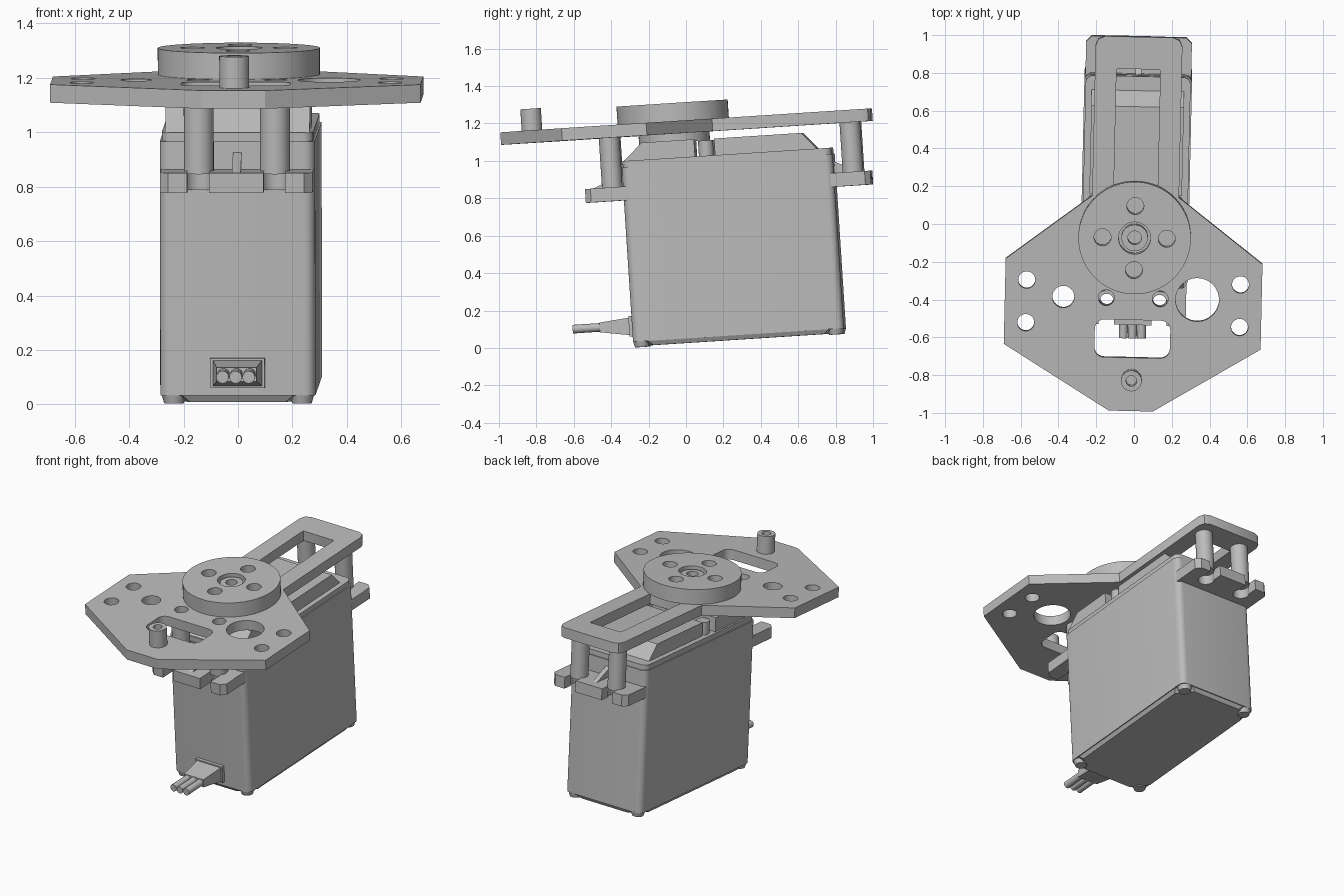
import bpy, bmesh
from math import sin, cos, pi, asin, radians
from mathutils import Matrix

cube = bpy.data.objects.get("Cube")
if cube:
    bpy.data.objects.remove(cube, do_unlink=True)

GREY = (0.5, 0.5, 0.5, 1.0)
mat = bpy.data.materials.new("plain_grey")
mat.use_nodes = True
mat.diffuse_color = GREY
mat.node_tree.nodes["Principled BSDF"].inputs["Base Color"].default_value = GREY

# The whole assembly leans back and turns slightly
POSE = (Matrix.Translation((0.005, 0, 0)) @ Matrix.Rotation(radians(-1.3), 4, 'Z')
        @ Matrix.Rotation(radians(3.7), 4, 'X'))
# Maps a side profile (y, z) extruded along x
SIDE = Matrix(((0, 0, 1, 0), (1, 0, 0, 0), (0, 1, 0, 0), (0, 0, 0, 1)))


def finish(name, bm, local=Matrix()):
    bmesh.ops.remove_doubles(bm, verts=bm.verts, dist=0.0002)
    bmesh.ops.recalc_face_normals(bm, faces=bm.faces)
    bm.transform(POSE @ local)
    mesh = bpy.data.meshes.new(name)
    bm.to_mesh(mesh)
    bm.free()
    mesh.materials.append(mat)
    ob = bpy.data.objects.new(name, mesh)
    bpy.context.collection.objects.link(ob)
    bpy.ops.object.select_all(action='DESELECT')
    ob.select_set(True)
    bpy.context.view_layer.objects.active = ob
    bpy.ops.object.shade_smooth_by_angle(angle=radians(30))
    return ob


def slab(name, loops, low, high, local=Matrix()):
    """Extrude an outline; further loops inside it become holes."""
    cu = bpy.data.curves.new(name + "_outline", 'CURVE')
    cu.dimensions = '2D'
    cu.fill_mode = 'BOTH'
    cu.extrude = (high - low) / 2
    for loop in loops:
        sp = cu.splines.new('POLY')
        sp.points.add(len(loop) - 1)
        for p, (x, y) in zip(sp.points, loop):
            p.co = (x, y, 0, 1)
        sp.use_cyclic_u = True
    tmp = bpy.data.objects.new(name + "_outline", cu)
    mesh = bpy.data.meshes.new_from_object(tmp)
    bm = bmesh.new()
    bm.from_mesh(mesh)
    bpy.data.objects.remove(tmp)
    bpy.data.curves.remove(cu)
    bpy.data.meshes.remove(mesh)
    return finish(name, bm, local @ Matrix.Translation((0, 0, (low + high) / 2)))


def loft(name, ring_a, ring_b):
    """Join two closed rings of 3D points into a solid."""
    bm = bmesh.new()
    a = [bm.verts.new(p) for p in ring_a]
    b = [bm.verts.new(p) for p in ring_b]
    bm.faces.new(a)
    bm.faces.new(b)
    for i in range(len(a)):
        j = (i + 1) % len(a)
        bm.faces.new((a[i], a[j], b[j], b[i]))
    return finish(name, bm)


def circle(x, y, r, n=32):
    return [(x + r * cos(2 * pi * i / n), y + r * sin(2 * pi * i / n)) for i in range(n)]


def rounded(x0, x1, y0, y1, r, n=6):
    pts = []
    for k, (cx, cy) in enumerate([(x1 - r, y1 - r), (x0 + r, y1 - r),
                                  (x0 + r, y0 + r), (x1 - r, y0 + r)]):
        for i in range(n + 1):
            t = (k + i / n) * pi / 2
            pts.append((cx + r * cos(t), cy + r * sin(t)))
    return pts


def chamfered(hx, y0, y1, c):
    return [(-hx + c, y0), (hx - c, y0), (hx, y0 + c), (hx, y1 - c),
            (hx - c, y1), (-hx + c, y1), (-hx, y1 - c), (-hx, y0 + c)]


FRONT, BACK = -0.275, 0.855
PLATE_LOW, PLATE_TOP = 1.147, 1.214
FLANGE_LOW, FLANGE_TOP = 0.808, 0.882

# Motor case, bottom cover and corner screws
slab("case", [rounded(-0.285, 0.285, FRONT, BACK, 0.04)], 0.05, 0.985)
slab("case_lid", [rounded(-0.278, 0.278, FRONT + 0.006, BACK - 0.006, 0.04)], 0.985, 1.018)
loft("bottom_cover",
     [(x, y, 0.026) for x, y in chamfered(0.265, FRONT + 0.02, BACK - 0.02, 0.09)],
     [(x, y, 0.052) for x, y in chamfered(0.28, FRONT + 0.005, BACK - 0.005, 0.075)])
for sx in (-1, 1):
    for end, y in (("front", FRONT + 0.045), ("back", BACK - 0.045)):
        loft(end + "_corner_screw",
             [(u, v, 0.02) for u, v in circle(sx * 0.235, y, 0.036, 20)],
             [(u, v, 0.055) for u, v in circle(sx * 0.235, y, 0.046, 20)])

# Raised gear cover, rear cover, side pins and spindle
slab("gear_cover", [[(FRONT + 0.01, 1.015), (-0.16, 1.11), (0.12, 1.11), (0.12, 1.015)]],
     -0.265, 0.265, SIDE)
slab("rear_cover", [[(0.227, 1.015), (0.227, 1.107), (0.694, 1.107), (0.776, 1.015)]],
     -0.245, 0.245, SIDE)
slab("spindle", [circle(0, 0.01, 0.19, 48)], 1.1, PLATE_LOW)
for sx in (-1, 1):
    slab("side_pin", [circle(sx * 0.215, 0.18, 0.04, 20)], 1.015, 1.1)


# Mounting flanges with open keyhole slots
def keyhole(cx, hole_y, edge_y, r=0.05, half=0.04):
    s = 1 if edge_y > hole_y else -1
    start = asin(half / r)
    pts = [(cx - half, edge_y)]
    for i in range(21):
        t = -start - (2 * pi - 2 * start) * i / 20
        pts.append((cx + r * sin(t), hole_y + s * r * cos(t)))
    return pts + [(cx + half, edge_y)]


POST_X = 0.14
for end, wall, hole_y, edge in (("front", FRONT + 0.02, -0.335, -0.479),
                                ("back", BACK - 0.02, 0.955, 1.05)):
    c = 0.03 if edge > 0 else -0.03
    outline = ([(-0.28, wall), (-0.28, edge - c), (-0.25, edge)]
               + keyhole(-POST_X, hole_y, edge) + keyhole(POST_X, hole_y, edge)
               + [(0.25, edge), (0.28, edge - c), (0.28, wall)])
    slab(end + "_flange", [outline], FLANGE_LOW, FLANGE_TOP)
    slab(end + "_gusset", [[(wall, FLANGE_TOP + 0.07), (edge * 0.95, FLANGE_TOP - 0.005),
                            (wall, FLANGE_TOP - 0.005)]], -0.016, 0.016, SIDE)
    for sx in (-1, 1):
        loops = [circle(sx * POST_X, hole_y, 0.055)]
        if end == "front":
            loops.append(circle(sx * POST_X, hole_y, 0.036))
        slab(end + "_standoff", loops, FLANGE_TOP - 0.01, PLATE_LOW)

# Top plate: wide hexagonal front and slotted rear arm
right = [(0.117, -0.914), (0.68, -0.573), (0.68, -0.12), (0.23, 0.223),
         (0.23, 1.021), (0.215, 1.056), (0.18, 1.071)]
outline = right + [(-x, y) for x, y in reversed(right)]
holes = [circle(sx * 0.566, y, 0.045) for sx in (-1, 1) for y in (-0.231, -0.457)]
holes += [circle(sx * 0.143, -0.316, 0.042) for sx in (-1, 1)]
holes += [circle(-0.37, -0.316, 0.058), circle(0.339, -0.316, 0.115, 48),
          rounded(-0.2, 0.2, -0.631, -0.431, 0.05),
          rounded(-0.116, 0.116, 0.28, 0.90, 0.008, 2)]
slab("top_plate", [outline] + holes, PLATE_LOW, PLATE_TOP)

# Round horn with screw holes and a sunk centre screw
HORN_Y = 0.01
horn_holes = [circle(0.17 * cos(k * pi / 2), HORN_Y + 0.17 * sin(k * pi / 2), 0.045)
              for k in range(4)]
slab("horn", [circle(0, HORN_Y, 0.298, 64), circle(0, HORN_Y, 0.085)] + horn_holes,
     PLATE_TOP, 1.311)
slab("centre_screw", [circle(0, HORN_Y, 0.07), circle(0, HORN_Y, 0.036)], PLATE_TOP, 1.295)

# Small hollow post at the front of the plate
slab("front_post", [circle(0, -0.747, 0.055), circle(0, -0.747, 0.028)], PLATE_TOP, 1.33)


# Cable plug and three wires
def plug_ring(hx, hz, y, z):
    return [(-hx, y, z - hz), (hx, y, z - hz), (hx, y, z + hz), (-hx, y, z + hz)]


loft("plug_base", plug_ring(0.1, 0.055, FRONT + 0.01, 0.134),
     plug_ring(0.1, 0.055, FRONT - 0.02, 0.134))
loft("plug", plug_ring(0.09, 0.047, FRONT - 0.015, 0.134),
     plug_ring(0.073, 0.026, -0.452, 0.139))
for k in (-1, 0, 1):
    ring = circle(k * 0.048, 0.139, 0.023, 16)
    loft("wire", [(x, -0.44, z) for x, z in ring], [(x, -0.597, z) for x, z in ring])
